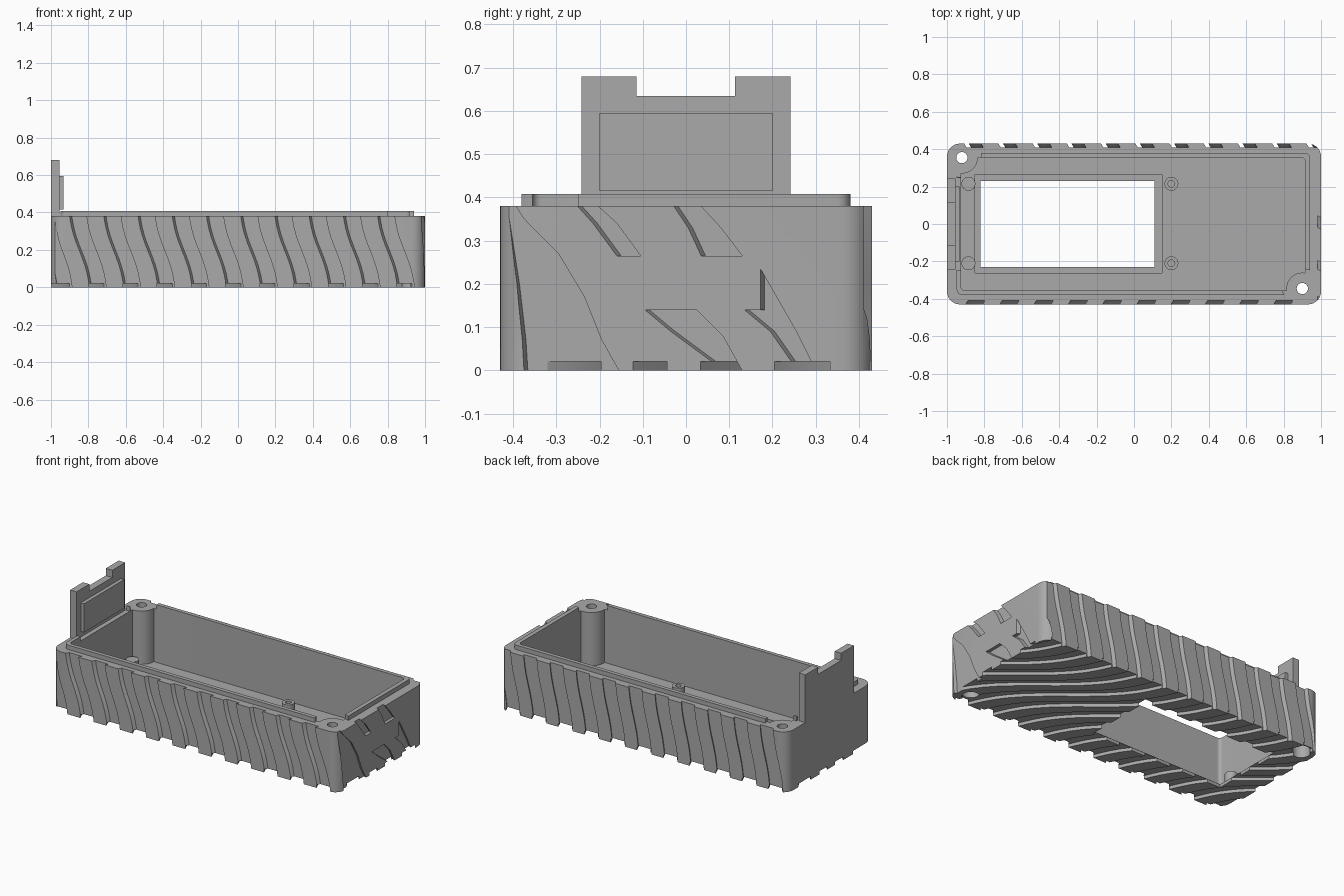
import bpy, bmesh, math
from mathutils import Vector

if "Cube" in bpy.data.objects:
    bpy.data.objects.remove(bpy.data.objects["Cube"])

grey = bpy.data.materials.new("warm_grey")
grey.use_nodes = True
COLOUR = (0.4, 0.4, 0.4, 1)
grey.diffuse_color = COLOUR
grey.node_tree.nodes["Principled BSDF"].inputs["Base Color"].default_value = COLOUR

PITCH, GROOVE, DEPTH = 0.183, 0.09, 0.02
TOP, HALF_Y = 0.38, 0.43


def prisms(name, outlines, vec):
    """One object made of 3D outlines, each extruded along vec."""
    bm = bmesh.new()
    for pts in outlines:
        face = bm.faces.new([bm.verts.new(p) for p in pts])
        ext = bmesh.ops.extrude_face_region(bm, geom=[face], use_keep_orig=True)
        verts = [g for g in ext["geom"] if isinstance(g, bmesh.types.BMVert)]
        bmesh.ops.translate(bm, verts=verts, vec=Vector(vec))
    bmesh.ops.recalc_face_normals(bm, faces=bm.faces)
    mesh = bpy.data.meshes.new(name)
    bm.to_mesh(mesh)
    bm.free()
    mesh.materials.append(grey)
    ob = bpy.data.objects.new(name, mesh)
    bpy.context.scene.collection.objects.link(ob)
    return ob


def slab(name, x0, x1, y0, y1, z0, z1, r=0.0):
    """Box with rounded upright corners."""
    pts = []
    corners = [(x1 - r, y1 - r), (x0 + r, y1 - r), (x0 + r, y0 + r), (x1 - r, y0 + r)]
    for i, (cx, cy) in enumerate(corners):
        steps = 8 if r else 0
        for k in range(steps + 1):
            a = math.pi / 2 * (i + k / max(steps, 1))
            pts.append((cx + r * math.cos(a), cy + r * math.sin(a), z0))
    return prisms(name, [pts], (0, 0, z1 - z0))


def rods(name, centres, r, z0, z1, n=32):
    rings = [[(x + r * math.cos(2 * math.pi * k / n), y + r * math.sin(2 * math.pi * k / n), z0)
              for k in range(n)] for x, y in centres]
    return prisms(name, rings, (0, 0, z1 - z0))


def cut(ob, cutter, keep=False):
    """Boolean difference, applied at once."""
    cutter.hide_render = True
    mod = ob.modifiers.new("cut", "BOOLEAN")
    mod.operation, mod.solver, mod.object = "DIFFERENCE", "EXACT", cutter
    bpy.context.view_layer.update()
    mesh = bpy.data.meshes.new_from_object(ob.evaluated_get(bpy.context.evaluated_depsgraph_get()))
    ob.modifiers.clear()
    ob.data = mesh
    if not keep:
        bpy.data.objects.remove(cutter)


def strip(path):
    """Outline of a wavy groove, GROOVE wide in x, along a path."""
    return path + [(x + GROOVE, y, z) for x, y, z in reversed(path)]


def side_path(start, y, lean):
    pts = []
    for k in range(11):
        t = k / 10
        wave = t - 0.08 * math.sin(2 * math.pi * t)
        pts.append((start + lean * wave, y, -0.01 + 0.41 * t))
    return pts


def floor_path(start):
    pts = []
    for k in range(17):
        t = k / 16
        wave = t - 0.08 * math.sin(2 * math.pi * t)
        pts.append((start - 4 * PITCH * wave, -0.45 + 0.9 * t, -0.02))
    return pts


# Main tray: outer block, cavity that leaves room for the corner bosses
bosses = [(-0.92, 0.355), (0.9, -0.345)]
body = slab("tray_body", -1, 1, -HALF_Y, HALF_Y, 0, TOP, 0.07)
cavity = slab("cavity", -0.925, 0.915, -0.355, 0.355, 0.045, 0.6, 0.02)
cut(cavity, rods("boss_shape", bosses, 0.085, -0.1, 0.7))
cut(body, cavity)

# Wavy grooves over front, back and underside
starts = [-0.79 + PITCH * i for i in range(-1, 10)]
skew = 0.018
front = [strip(side_path(s - skew / 2, -HALF_Y - 0.01, -0.11)) for s in starts]
cut(body, prisms("front_grooves", front, (skew, DEPTH + 0.01, 0)))
back = [strip(side_path(s - skew / 2, HALF_Y + 0.01, 0.07)) for s in starts]
cut(body, prisms("back_grooves", back, (skew, -DEPTH - 0.01, 0)))
under = [strip(floor_path(-0.79 + PITCH * i)) for i in range(-2, 14)]
cut(body, prisms("floor_grooves", under, (0, 0, DEPTH + 0.02)))

# Broken grooves on the right end, as (y, z) outlines
end_shapes = [
    [(-0.425, 0.36), (-0.4, 0.2), (-0.385, 0.07), (-0.38, -0.01), (-0.155, -0.01),
     (-0.2, 0.07), (-0.24, 0.17), (-0.3, 0.27), (-0.38, 0.35), (-0.41, 0.39), (-0.43, 0.39)],
    [(-0.265, 0.39), (-0.22, 0.34), (-0.165, 0.265), (-0.11, 0.265), (-0.165, 0.34), (-0.22, 0.39)],
    [(-0.04, 0.39), (0, 0.33), (0.03, 0.265), (0.125, 0.265), (0.075, 0.33), (0.02, 0.39)],
    [(-0.1, 0.14), (-0.04, 0.09), (0.055, 0.02), (0.06, -0.01), (0.13, -0.01), (0.08, 0.08), (0.02, 0.14)],
    [(0.13, 0.14), (0.19, 0.09), (0.26, -0.01), (0.3, -0.01), (0.25, 0.09), (0.167, 0.235), (0.167, 0.14)],
]
ends = [[(1.01, y, z) for y, z in shape] for shape in end_shapes]
cut(body, prisms("end_grooves", ends, (-DEPTH - 0.01, 0.015, 0)))

# Floor window: wide inside, narrower through the ribs
cut(body, slab("window", -0.85, 0.15, -0.262, 0.265, 0.0201, 0.1))
cut(body, slab("rib_window", -0.82, 0.11, -0.23, 0.23, -0.1, 0.1))

# Screw holes through the bosses, counterbored from below
cut(body, rods("screw_holes", bosses, 0.03, -0.1, 0.5))
cut(body, rods("counterbores", bosses, 0.05, -0.1, 0.1))

# Raised lip around the rim, interrupted at the bosses and end plate
lip = slab("rim_lip", -0.948, 0.942, -0.38, 0.38, TOP, 0.408, 0.03)
cut(lip, slab("lip_inside", -0.925, 0.915, -0.355, 0.355, 0.3, 0.5, 0.02))
cut(lip, rods("lip_gaps", bosses, 0.105, 0.3, 0.5))
cut(lip, slab("plate_gap", -1.1, -0.9, -0.245, 0.245, 0.3, 0.5))

# Upright end plate with a notched top and a raised inner panel
profile = [(-0.242, 0.37), (0.242, 0.37), (0.242, 0.68), (0.113, 0.68),
           (0.113, 0.635), (-0.115, 0.635), (-0.115, 0.68), (-0.242, 0.68)]
plate = prisms("end_plate", [[(-1, y, z) for y, z in profile]], (0.045, 0, 0))
panel = slab("plate_panel", -0.956, -0.932, -0.2, 0.2, 0.415, 0.595)

# Board standoffs with pilot holes, and plain locating pegs
posts = [(0.2, 0.215), (0.2, -0.21)]
standoffs = rods("standoffs", posts, 0.037, 0.03, 0.12)
cut(standoffs, rods("pilot_holes", posts, 0.018, 0.06, 0.3))
pegs = rods("locating_pegs", [(-0.885, 0.215), (-0.885, -0.21)], 0.037, 0.03, 0.1)

for ob in (body, lip, plate, panel, standoffs, pegs):
    bpy.ops.object.select_all(action="DESELECT")
    ob.select_set(True)
    bpy.context.view_layer.objects.active = ob
    bpy.ops.object.shade_smooth_by_angle(angle=math.radians(30))
